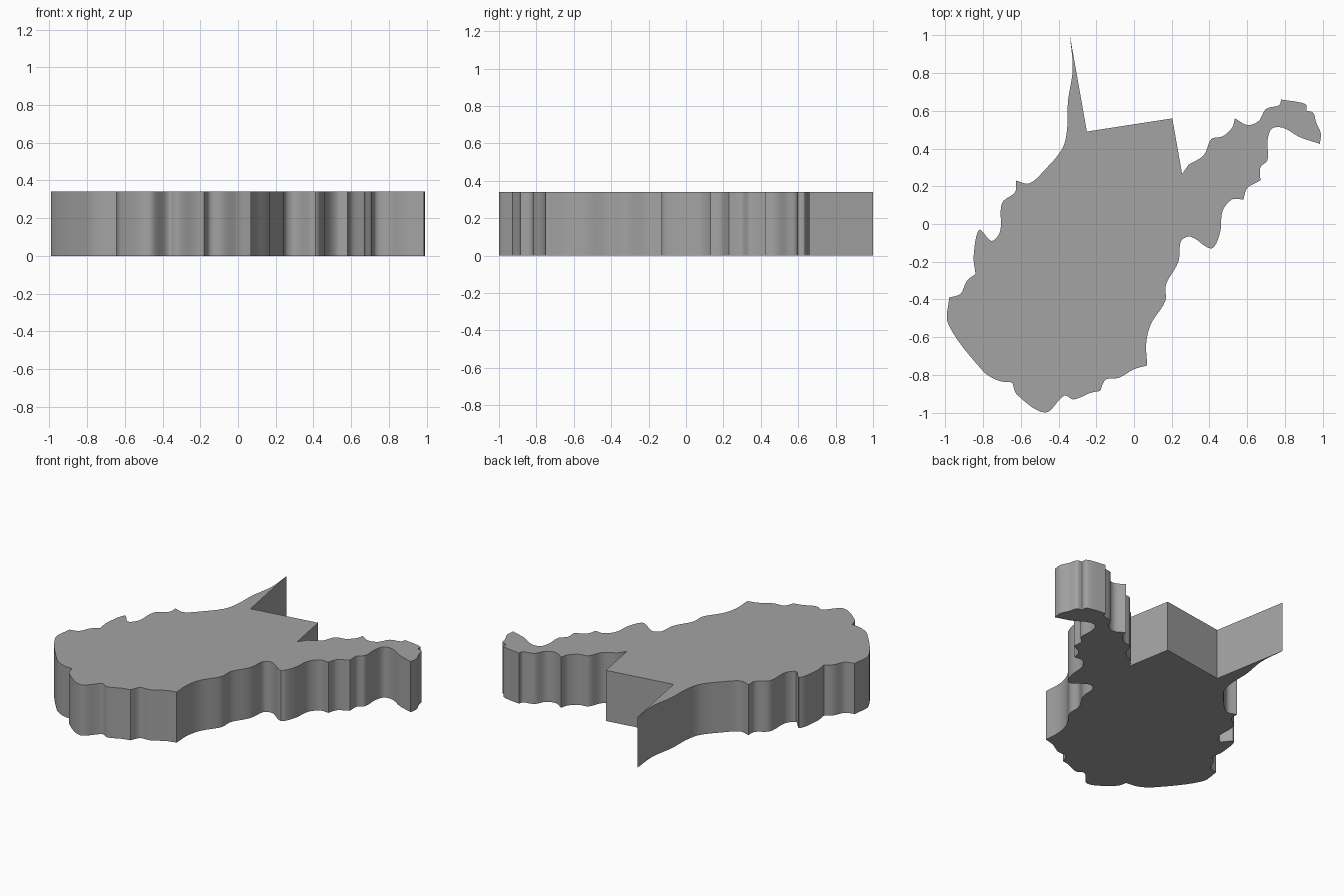
import bpy
import bmesh
import math
from mathutils import Vector

if "Cube" in bpy.data.objects:
    bpy.data.objects.remove(bpy.data.objects["Cube"])

HEIGHT = 0.34
STEPS = 6

# Outline, clockwise from the north tip. Each run starts at a sharp corner and
# is smooth until the first point of the next run.
RUNS = [
    # straight northern borders
    [(-.34, 1)], [(-.25, .49)], [(.203, .56)],
    # eastern arm, upper side
    [(.255, .265)],
    [(.29, .315), (.37, .365), (.41, .45), (.47, .465), (.52, .51)],
    [(.535, .56), (.60, .525), (.66, .545), (.70, .61), (.77, .63)],
    [(.78, .66), (.91, .635)],
    [(.915, .60), (.95, .59), (.965, .54), (.99, .48)],
    # eastern arm, lower side
    [(.985, .425), (.88, .46), (.79, .51), (.73, .505), (.708, .44),
     (.708, .34), (.67, .30)],
    [(.67, .23), (.60, .19)],
    [(.58, .13), (.52, .13), (.47, .07), (.455, -.05), (.41, -.13),
     (.30, -.067), (.25, -.09), (.235, -.20), (.17, -.32), (.165, -.41),
     (.09, -.53), (.065, -.63)],
    # southern edge
    [(.07, -.75), (0, -.77), (-.08, -.815), (-.15, -.825)],
    [(-.18, -.885), (-.23, -.895), (-.32, -.93), (-.37, -.91),
     (-.47, -1), (-.62, -.905)],
    [(-.645, -.84), (-.72, -.83), (-.80, -.78), (-.985, -.53)],
    # western edge up to the tip
    [(-.98, -.39), (-.92, -.37), (-.885, -.30)],
    [(-.84, -.265), (-.85, -.17), (-.82, -.03), (-.755, -.09), (-.71, -.04),
     (-.70, .11), (-.63, .17)],
    [(-.625, .23), (-.555, .215), (-.47, .29), (-.38, .40), (-.355, .50),
     (-.35, .65), (-.325, .82)],
]


def smooth_run(pts):
    """Hermite curve through the points, leaving out the last one."""
    pts = [Vector(p) for p in pts]
    if len(pts) == 2:
        return pts[:1]
    n = len(pts)
    length = [(pts[i + 1] - pts[i]).length for i in range(n - 1)]
    tan = []
    for i in range(n):
        a, b = max(i - 1, 0), min(i + 1, n - 1)
        tan.append((pts[b] - pts[a]) / sum(length[a:b]))
    out = []
    for i in range(n - 1):
        for s in range(STEPS):
            t = s / STEPS
            out.append(pts[i] * (2 * t**3 - 3 * t**2 + 1)
                       + tan[i] * length[i] * (t**3 - 2 * t**2 + t)
                       + pts[i + 1] * (3 * t**2 - 2 * t**3)
                       + tan[i + 1] * length[i] * (t**3 - t**2))
    return out


outline = []
for i, run in enumerate(RUNS):
    outline += smooth_run(run + [RUNS[(i + 1) % len(RUNS)][0]])

# Map slab: extrude the outline upwards
bm = bmesh.new()
base = bm.faces.new([bm.verts.new((p.x, p.y, 0)) for p in outline])
res = bmesh.ops.extrude_face_region(bm, geom=[base], use_keep_orig=True)
top = [v for v in res["geom"] if isinstance(v, bmesh.types.BMVert)]
bmesh.ops.translate(bm, verts=top, vec=(0, 0, HEIGHT))
bmesh.ops.recalc_face_normals(bm, faces=bm.faces)
mesh = bpy.data.meshes.new("map_slab")
bm.to_mesh(mesh)
bm.free()
slab = bpy.data.objects.new("map_slab", mesh)
bpy.context.collection.objects.link(slab)

# Dark grey finish
grey = bpy.data.materials.new("dark_grey")
grey.diffuse_color = (0.37, 0.37, 0.37, 1)
grey.use_nodes = True
grey.node_tree.nodes["Principled BSDF"].inputs["Base Color"].default_value = grey.diffuse_color
mesh.materials.append(grey)

bpy.context.view_layer.objects.active = slab
slab.select_set(True)
bpy.ops.object.shade_smooth_by_angle(angle=math.radians(35))
